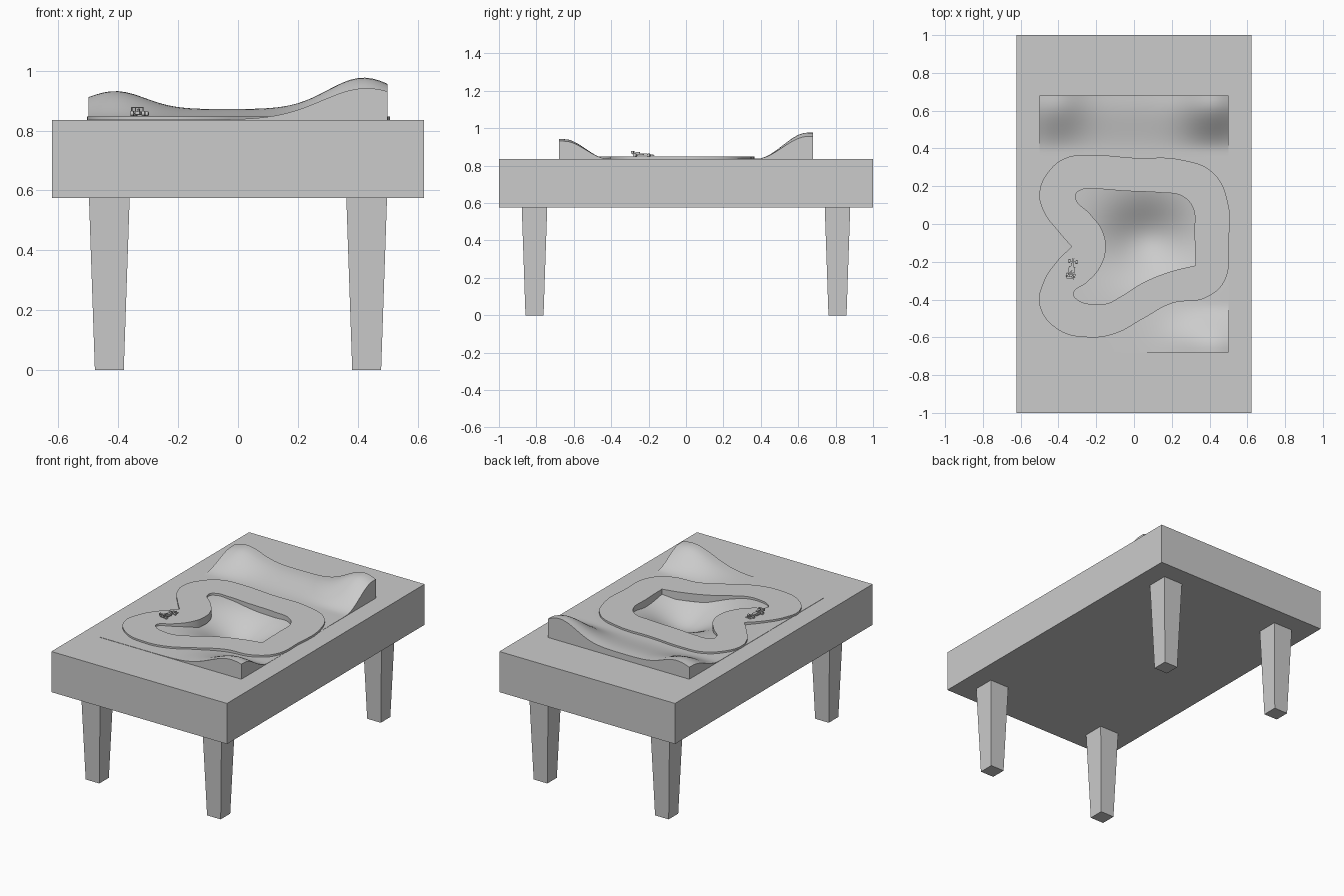
import bpy, bmesh
from math import exp, radians, sin, cos
from mathutils import Matrix, Vector

if "Cube" in bpy.data.objects:
    bpy.data.objects.remove(bpy.data.objects["Cube"], do_unlink=True)

grey = bpy.data.materials.new("plain grey")
grey.use_nodes = True
grey.diffuse_color = (0.6, 0.6, 0.6, 1)
grey.node_tree.nodes["Principled BSDF"].inputs["Base Color"].default_value = (0.6, 0.6, 0.6, 1)

TOP, UNDER = 0.835, 0.575      # table top and underside heights
HALF_X, HALF_Y = 0.5, 0.68     # landscape panel half size


def finish(name, bm):
    mesh = bpy.data.meshes.new(name)
    bm.to_mesh(mesh)
    bm.free()
    mesh.materials.append(grey)
    ob = bpy.data.objects.new(name, mesh)
    bpy.context.collection.objects.link(ob)
    return ob


def select_only(ob):
    bpy.ops.object.select_all(action='DESELECT')
    ob.select_set(True)
    bpy.context.view_layer.objects.active = ob


def box(bm, centre, size):
    mat = Matrix.Translation(centre) @ Matrix.Diagonal((*size, 1))
    return bmesh.ops.create_cube(bm, size=1, matrix=mat)["verts"]


# Table body, with an opening in the top for the landscape panel
bm = bmesh.new()
box(bm, (0, 0, (TOP + UNDER) / 2), (1.244, 2, TOP - UNDER))
lid = max(bm.faces, key=lambda f: f.calc_center_median().z)
bmesh.ops.inset_region(bm, faces=[lid], thickness=0.1)
for v in lid.verts:
    v.co.x = HALF_X if v.co.x > 0 else -HALF_X
    v.co.y = HALF_Y if v.co.y > 0 else -HALF_Y
bmesh.ops.delete(bm, geom=[lid], context='FACES_ONLY')
finish("table_body", bm)

# Four tapered square legs
for side, sx in (("right", -1), ("left", 1)):
    for end, sy in (("front", -1), ("back", 1)):
        bm = bmesh.new()
        cx, cy = sx * 0.43, sy * 0.81
        for v in box(bm, (cx, cy, UNDER / 2), (0.136, 0.136, UNDER)):
            if v.co.z < 0.1:
                v.co.x = cx + (v.co.x - cx) * 0.71
                v.co.y = cy + (v.co.y - cy) * 0.71
        finish(f"{end}_{side}_leg", bm)


# Landscape: ridge at the back, hill at the front, hollow in the middle
def bump(t, middle, width):
    return exp(-((t - middle) / width) ** 2 / 2)


def rise(t, start, stop):
    t = min(max((t - start) / (stop - start), 0), 1)
    return t * t * (3 - 2 * t)


def height(x, y):
    ridge = 0.035 + 0.06 * bump(x, -0.41, 0.1) + 0.105 * bump(x, 0.42, 0.12)
    hill = 0.105 * bump(x, 0.43, 0.15)
    hollow = 0.13 * bump(x, 0.07, 0.16) * bump(y, -0.08, 0.14)
    return (TOP + 0.002 + ridge * rise(y, 0.38, 0.65)
            + hill * rise(-y, 0.42, 0.65) - hollow)


bm = bmesh.new()
bmesh.ops.create_grid(bm, x_segments=40, y_segments=54, size=1)
for v in bm.verts:
    v.co.x *= HALF_X
    v.co.y *= HALF_Y
    v.co.z = height(v.co.x, v.co.y)
rim = [e for e in bm.edges if e.is_boundary]
skirt = bmesh.ops.extrude_edge_only(bm, edges=rim)["geom"]
for v in skirt:
    if isinstance(v, bmesh.types.BMVert):
        v.co.z = 0.65
bmesh.ops.edgeloop_fill(bm, edges=[e for e in bm.edges if e.is_boundary])
bmesh.ops.recalc_face_normals(bm, faces=bm.faces)
landscape = finish("landscape", bm)
select_only(landscape)
bpy.ops.object.shade_smooth_by_angle(angle=radians(40))

# Race track: outer and inner outlines, in hundredths
outer = [(-50, 17), (-45, 28), (-36, 35), (-23, 36.5), (0, 35), (25, 34), (42, 27),
         (50, 10), (50, -10), (48, -30), (38, -39), (20, -42), (5, -50), (-10, -58),
         (-24, -60), (-40, -56), (-50, -43), (-48, -31), (-41, -20), (-33, -12),
         (-40, -4), (-48, 7)]
inner = [(-31, 15), (-28, 18), (-20, 18.5), (-5, 17.5), (15, 16.5), (25, 15), (31, 9),
         (32, -5), (32.5, -22), (20, -25), (5, -31), (-8, -39), (-14, -42), (-22, -42.5),
         (-30, -40), (-32, -37), (-25, -31), (-18, -23), (-15, -13), (-17, -3), (-23, 5)]
corners = {(-33, -12), (32.5, -22)}
curve = bpy.data.curves.new("track", 'CURVE')
curve.dimensions = '2D'
curve.fill_mode = 'BOTH'
curve.extrude = 0.025
curve.resolution_u = 8
for outline in (outer, inner):
    spline = curve.splines.new('BEZIER')
    spline.bezier_points.add(len(outline) - 1)
    spline.use_cyclic_u = True
    for p, xy in zip(spline.bezier_points, outline):
        p.co = (xy[0] / 100, xy[1] / 100, 0)
        kind = 'VECTOR' if xy in corners else 'AUTO'
        p.handle_left_type = p.handle_right_type = kind
curve.materials.append(grey)
track = bpy.data.objects.new("track", curve)
track.location.z = TOP - 0.012
bpy.context.collection.objects.link(track)
select_only(track)
bpy.ops.object.convert(target='MESH')
bpy.ops.object.shade_smooth_by_angle(angle=radians(30))

# Small open-wheel race car, nose towards +y before turning
bm = bmesh.new()
box(bm, (0, -0.015, 0.011), (0.016, 0.075, 0.010))      # chassis
box(bm, (0, 0.035, 0.009), (0.008, 0.045, 0.006))       # nose
box(bm, (0, -0.012, 0.009), (0.034, 0.032, 0.008))      # side pods
box(bm, (0, -0.028, 0.019), (0.008, 0.022, 0.010))      # engine cover
box(bm, (0, 0.055, 0.006), (0.040, 0.010, 0.003))       # front wing
box(bm, (0, -0.055, 0.029), (0.040, 0.012, 0.003))      # rear wing
for s in (-1, 1):
    box(bm, (s * 0.019, -0.055, 0.024), (0.002, 0.014, 0.014))
    box(bm, (s * 0.006, -0.052, 0.020), (0.002, 0.006, 0.018))
    for y, r in ((0.032, 0.008), (-0.042, 0.009)):
        place = Matrix.Translation((s * 0.019, y, r)) @ Matrix.Rotation(radians(90), 4, 'Y')
        bmesh.ops.create_cone(bm, cap_ends=True, segments=14, radius1=r, radius2=r,
                              depth=0.010, matrix=place)
for y in (0.032, -0.042):
    box(bm, (0, y, 0.009), (0.034, 0.003, 0.003))       # axles
car = finish("race_car", bm)
car.location = (-0.328, -0.23, TOP + 0.013)
car.rotation_euler.z = radians(-9)
